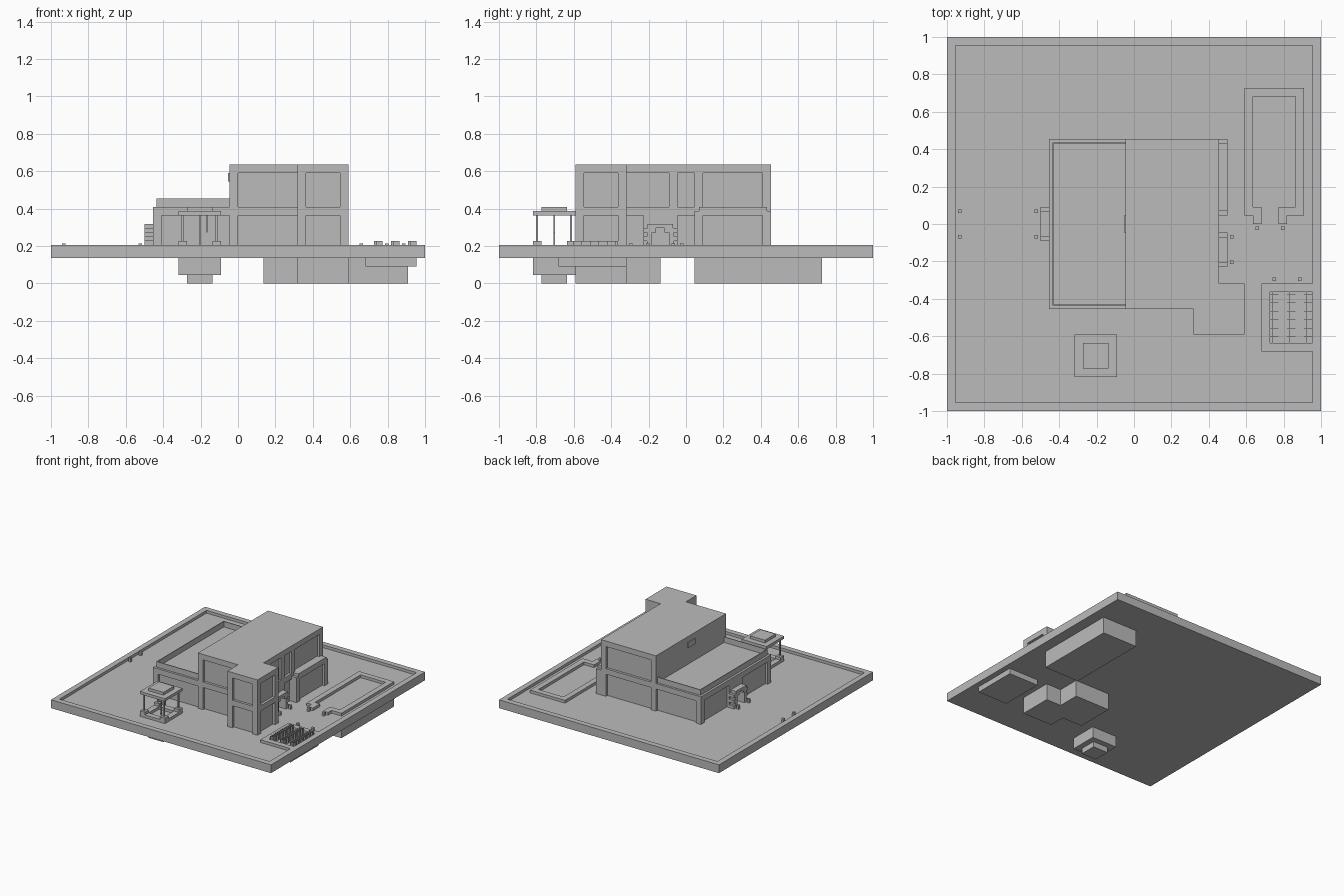
import bpy, bmesh
from mathutils import Vector

if "Cube" in bpy.data.objects:
    bpy.data.objects.remove(bpy.data.objects["Cube"], do_unlink=True)

U = 1 / 22          # one building block
GROUND = 4          # ground height in blocks

stone = bpy.data.materials.new("plain grey")
stone.use_nodes = True
grey = (0.5, 0.5, 0.5, 1)
stone.diffuse_color = grey
stone.node_tree.nodes["Principled BSDF"].inputs["Base Color"].default_value = grey


def build(name, boxes):
    """One object from boxes (x0, x1, y0, y1, z0, z1) in blocks."""
    bm = bmesh.new()
    for b in boxes:
        lo, hi = Vector(b[::2]), Vector(b[1::2])
        cube = bmesh.ops.create_cube(bm, size=1)
        for v in cube["verts"]:
            v.co = (Vector(c * s for c, s in zip(v.co, hi - lo)) + (lo + hi) / 2) * U
    mesh = bpy.data.meshes.new(name)
    bm.to_mesh(mesh)
    bm.free()
    mesh.materials.append(stone)
    obj = bpy.data.objects.new(name, mesh)
    bpy.context.collection.objects.link(obj)
    return obj


def ring(x0, x1, y0, y1, z0, z1, t=1):
    """Four boxes forming a closed border."""
    return [(x0, x1, y0, y0 + t, z0, z1), (x0, x1, y1 - t, y1, z0, z1),
            (x0, x0 + t, y0 + t, y1 - t, z0, z1), (x1 - t, x1, y0 + t, y1 - t, z0, z1)]


def recess(axis, face, out, a0, a1, z0, z1, depth=0.45):
    """Cutter box for a window recess in a wall facing +-x or +-y."""
    d0, d1 = sorted((face - out * depth, face + out * 0.3))
    return (d0, d1, a0, a1, z0, z1) if axis == "x" else (a0, a1, d0, d1, z0, z1)


def carve(name, box, cuts):
    """Wall volume with recessed panels."""
    obj = build(name, [box])
    if cuts:
        cutter = build(name + "_cutter", cuts)
        cutter.hide_render = True
        mod = obj.modifiers.new("panels", "BOOLEAN")
        mod.operation, mod.solver, mod.object = "DIFFERENCE", "EXACT", cutter
        bpy.context.view_layer.objects.active = obj
        bpy.ops.object.modifier_apply(modifier=mod.name)
        bpy.data.objects.remove(cutter, do_unlink=True)
    return obj


# Ground plate with raised border
build("ground", [(-22, 22, -22, 22, 3, GROUND)])
build("ground_border", ring(-22, 22, -22, 22, GROUND, 4.5))

# Foundations under the plate
build("basement", [(3, 10, -10, -3, 0, 3), (7, 13, -13, -7, 0, 3)])
build("pool_foundation", [(13, 20, 1, 16, 0, 3)])
build("garden_foundation", [(15, 21, -15, -7, 2, 3)])
build("well_foundation", [(-7, -2, -18, -13, 1, 3), (-6, -3, -17, -14, 0, 1)])

# House volumes
LOW, HIGH = (GROUND, 8), (9, 13)
carve("ground_floor", (-10, 10, -10, 10, GROUND, 9), [
    recess("y", -10, -1, -9, -1, *LOW), recess("y", -10, -1, 0, 7, *LOW),
    recess("y", 10, 1, -9, -1, *LOW), recess("y", 10, 1, 0, 9, *LOW),
    recess("x", -10, -1, -9, -2, *LOW), recess("x", -10, -1, 2, 9, *LOW),
    recess("x", -10, -1, -1, 1, GROUND, 6),
    recess("x", 10, 1, -7, -5, *LOW), recess("x", 10, 1, -4, -2, *LOW),
    recess("x", 10, 1, -1, 1, *LOW)])
carve("upper_floor", (-1, 10, -10, 10, 9, 14), [
    recess("y", -10, -1, 0, 7, *HIGH), recess("y", 10, 1, 0, 9, *HIGH),
    recess("x", 10, 1, -7, -2, *HIGH), recess("x", 10, 1, -1, 1, *HIGH),
    recess("x", 10, 1, 2, 9, *HIGH)])
carve("corner_tower", (7, 13, -13, -7, GROUND, 14), [
    recess(axis, face, out, a, a + 4, *level)
    for axis, face, out, a in (("y", -13, -1, 8), ("x", 13, 1, -12))
    for level in (LOW, HIGH)])
carve("side_bay", (10, 11, 1, 10, GROUND, 8.5), [recess("x", 11, 1, 2, 9, *LOW)])
build("side_bay_cap", [(10, 11, 1.5, 9.5, 8.5, 9)])

# Terrace railing and wall plate
build("terrace_railing", [
    (-9.6, -9.45, -9.6, 9.6, 9, 10),
    (-9.45, -1, -9.6, -9.45, 9, 10), (-9.45, -1, 9.45, 9.6, 9, 10)])
build("terrace_plate", [(-1.15, -1, -1, 1, 12, 13)])


# Doorways with stepped stone jambs
def doorway(name, x0, x1, yc):
    boxes = []
    for s in (-1, 1):
        for row in range(5):
            width = 2 if row % 2 == 0 else 1.6
            y0, y1 = sorted((yc + s, yc + s * width))
            z = GROUND + row * 0.5
            boxes.append((x0, x1, y0, y1, z, z + 0.5))
        y0, y1 = sorted((yc + s * 0.5, yc + s))
        boxes.append((x0, x1, y0, y1, 6, 6.5))
    boxes.append((x0, x1, yc - 1.5, yc + 1.5, 6.5, 7))
    build(name, boxes)


doorway("left_doorway", 10, 11, -3)
doorway("right_doorway", -11, -10, 0)
build("left_doorway_crown", [(9.5, 10, -4, -2, 7, 8)])

# Pool border with an entrance gap
build("pool_border", [
    (13, 20, 15, 16, GROUND, 4.5), (13, 14, 1, 15, GROUND, 4.5),
    (19, 20, 1, 15, GROUND, 4.5), (14, 15, 0, 2, GROUND, 4.5),
    (17, 18, 0, 2, GROUND, 4.5), (18, 19, 1, 2, GROUND, 4.5)])

# Garden border and crossed crop leaves
build("garden_border", [
    (15, 16, -15, -7, GROUND, 4.5),
    (16, 21, -15, -14, GROUND, 4.5), (16, 21, -8, -7, GROUND, 4.5)])
leaves, thin = [], 0.015
for x in (16, 18, 20):
    for off in (0.25, 0.75):
        leaves.append((x + off - thin, x + off + thin, -14, -8, GROUND, 5))
        for y in range(-14, -8):
            leaves.append((x, x + 1, y + off - thin, y + off + thin, GROUND, 5))
build("crop_leaves", leaves)

# Well pavilion
corners = [(x, y) for x in (-7, -3) for y in (-18, -14)]
build("well_curb", ring(-7, -2, -18, -13, GROUND, 4.5)
      + [(x, x + 1, y, y + 1, 4.5, 5) for x, y in corners])
build("well_posts", [(x + 0.38, x + 0.62, y + 0.38, y + 0.62, 5, 8) for x, y in corners])
build("well_rope", [(-4.6, -4.4, -15.6, -15.4, GROUND, 8),
                    (-3.7, -3.6, -15.6, -15.4, 6, 8)])
build("well_roof", [(-7, -2, -18, -13, 8, 8.5), (-6, -3, -17, -14, 8.5, 9)])

# Path lamps beside each entrance
spots = [(11.5, -1.5), (11.5, -4.5), (14.5, -0.5), (17.5, -0.5), (16.5, -6.5),
         (19.5, -6.5)] + [(x, y) for x in (-11.5, -20.5) for y in (-1.5, 1.5)]
build("path_lamps", [(x - 0.2, x + 0.2, y - 0.2, y + 0.2, GROUND, 4.7) for x, y in spots])
